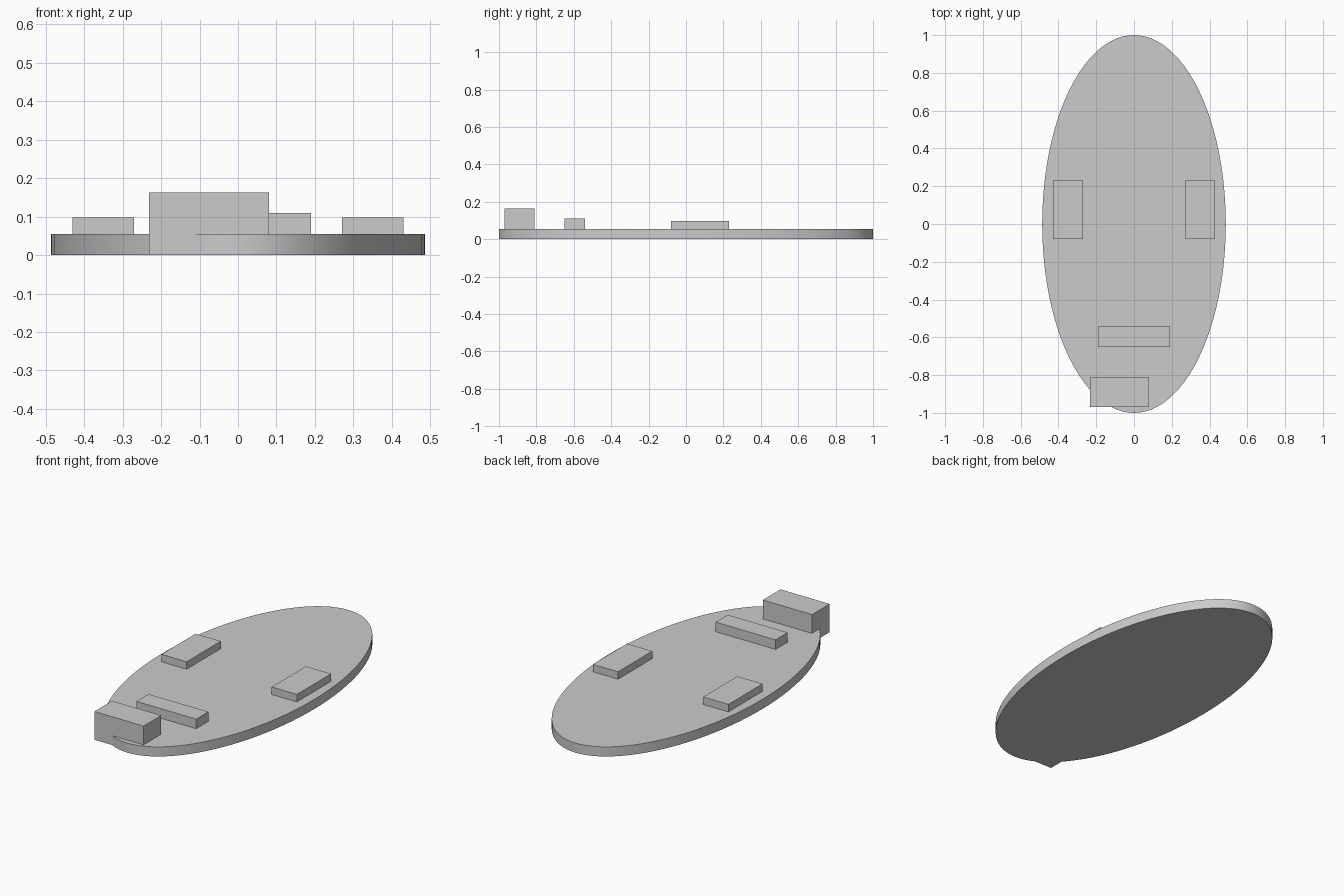
import bpy
import math

cube = bpy.data.objects.get("Cube")
if cube:
    bpy.data.objects.remove(cube, do_unlink=True)

# Single plain grey
grey = bpy.data.materials.new("light grey")
grey.use_nodes = True
colour = (0.6, 0.6, 0.6, 1)
grey.diffuse_color = colour
grey.node_tree.nodes["Principled BSDF"].inputs["Base Color"].default_value = colour


def finish(name):
    obj = bpy.context.object
    obj.name = name
    obj.data.materials.append(grey)
    bpy.ops.object.transform_apply(location=False, rotation=False, scale=True)
    return obj


def box(name, x, y, z):
    """Box spanning the given (low, high) ranges."""
    spans = (x, y, z)
    bpy.ops.mesh.primitive_cube_add(size=1, location=[(a + b) / 2 for a, b in spans])
    bpy.context.object.scale = [b - a for a, b in spans]
    return finish(name)


# Oval base plate
TOP = 0.055
bpy.ops.mesh.primitive_cylinder_add(vertices=96, radius=1, depth=TOP, location=(0, 0, TOP / 2))
bpy.context.object.scale = (0.486, 1, 1)
finish("oval_base")
bpy.ops.object.shade_smooth_by_angle(angle=math.radians(30))

# Pair of side pads
for side, name in ((1, "left_pad"), (-1, "right_pad")):
    box(name, sorted((side * 0.27, side * 0.43)), (-0.08, 0.23), (TOP, 0.098))

# Low cross bar and the off-centre block overhanging the front edge
box("cross_bar", (-0.19, 0.19), (-0.65, -0.54), (TOP, 0.11))
box("front_block", (-0.232, 0.08), (-0.97, -0.81), (0.001, 0.163))
